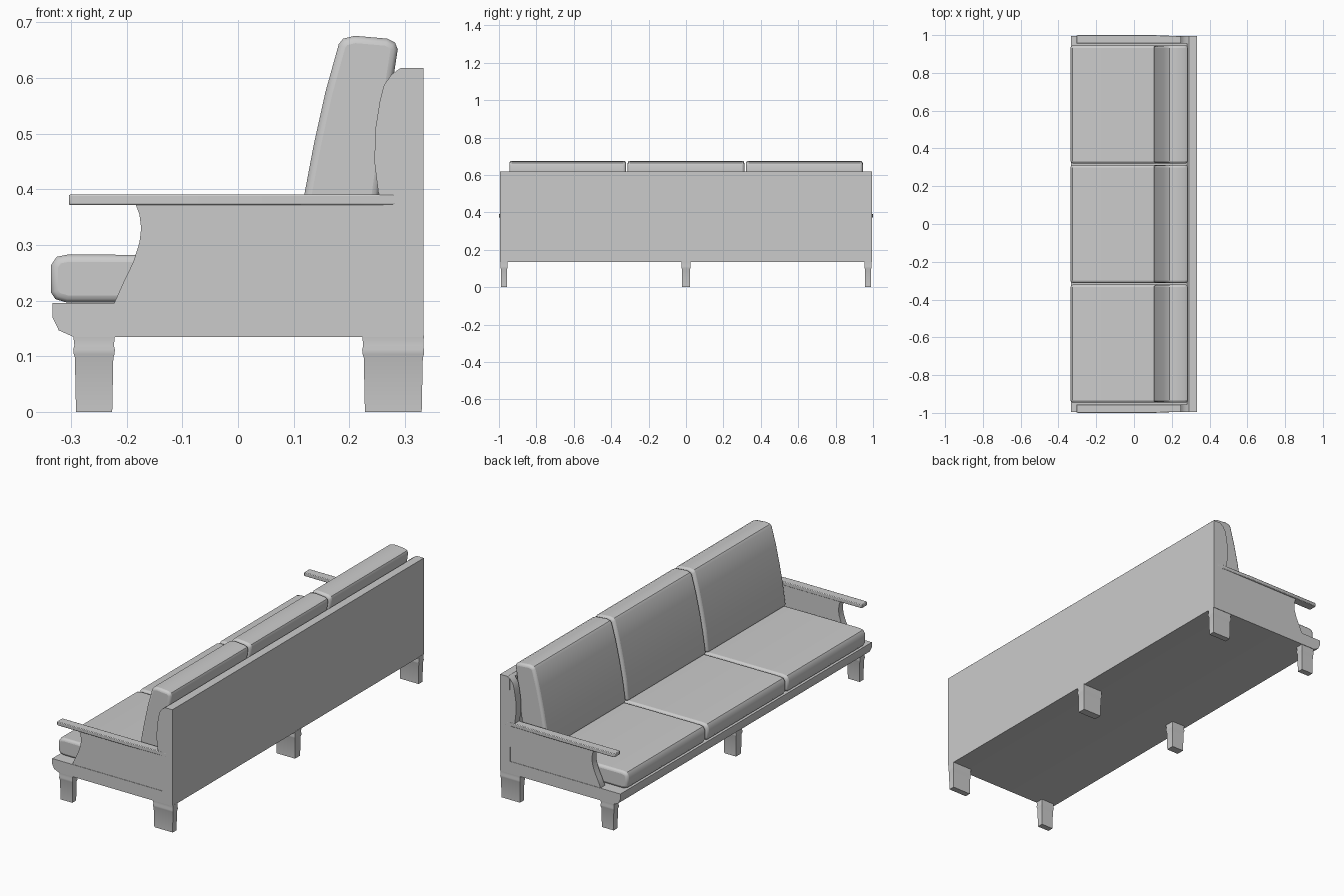
import bpy, bmesh

if "Cube" in bpy.data.objects:
    bpy.data.objects.remove(bpy.data.objects["Cube"])


def finish(name, bm, bevel=0.0, segments=3, smooth=True):
    bmesh.ops.recalc_face_normals(bm, faces=bm.faces)
    mesh = bpy.data.meshes.new(name)
    bm.to_mesh(mesh)
    bm.free()
    ob = bpy.data.objects.new(name, mesh)
    bpy.context.collection.objects.link(ob)
    if bevel:
        mod = ob.modifiers.new("soft_edges", 'BEVEL')
        mod.width, mod.segments = bevel, segments
        mod.limit_method, mod.angle_limit = 'ANGLE', 1.2
    if smooth:
        bpy.ops.object.select_all(action='DESELECT')
        ob.select_set(True)
        bpy.context.view_layer.objects.active = ob
        bpy.ops.object.shade_smooth_by_angle(angle=0.6)
    return ob


def loft(name, rings, **kw):
    """Join equal-length rings of 3D points and cap both ends."""
    bm = bmesh.new()
    vs = [[bm.verts.new(p) for p in ring] for ring in rings]
    n = len(vs[0])
    for a, b in zip(vs, vs[1:]):
        for i in range(n):
            j = (i + 1) % n
            bm.faces.new((a[i], a[j], b[j], b[i]))
    bm.faces.new(vs[0])
    bm.faces.new(vs[-1])
    return finish(name, bm, **kw)


def extrude(name, profile, y0, y1, **kw):
    """Extrude an x-z profile along y."""
    return loft(name, [[(x, y, z) for x, z in profile] for y in (y0, y1)], **kw)


# Base platform with a moulded front rail
base = [(-0.333, 0.196), (-0.333, 0.17), (-0.322, 0.147), (-0.295, 0.135),
        (0.333, 0.135), (0.333, 0.196)]
extrude("base", base, -0.995, 0.995)

# Back panel
back = [(0.278, 0.19), (0.333, 0.19), (0.333, 0.618), (0.292, 0.618), (0.28, 0.608)]
extrude("back_panel", back, -0.995, 0.995)

# Side panels, back ears and armrests
side = [(-0.222, 0.19), (-0.222, 0.197), (-0.205, 0.235), (-0.188, 0.27),
        (-0.177, 0.305), (-0.174, 0.33), (-0.177, 0.355), (-0.185, 0.376),
        (0.31, 0.376), (0.31, 0.19)]
ear = [(0.262, 0.37), (0.252, 0.395), (0.245, 0.45), (0.247, 0.51), (0.255, 0.56),
       (0.262, 0.587), (0.276, 0.607), (0.292, 0.618), (0.32, 0.618), (0.32, 0.37)]
for s, label in ((-1, "right"), (1, "left")):
    extrude("side_panel_" + label, side, s * 0.958, s * 0.993)
    extrude("back_ear_" + label, ear, s * 0.955, s * 0.9945)
    arm = [(-0.304, 0.956), (-0.304, 0.998), (-0.298, 1.0), (0.1, 1.0),
           (0.2, 0.996), (0.332, 0.9948), (0.332, 0.956)]
    loft("armrest_" + label,
         [[(x, s * y, z) for x, y in arm] for z in (0.372, 0.391)],
         bevel=0.003, segments=2)

# Seat and back cushions
seat = [(-0.336, 0.215), (-0.328, 0.203), (-0.308, 0.197), (0.26, 0.197),
        (0.26, 0.278), (0.05, 0.282), (-0.306, 0.283), (-0.326, 0.279), (-0.336, 0.264)]
rest = [(0.103, 0.28), (0.119, 0.39), (0.136, 0.48), (0.157, 0.575), (0.181, 0.661),
        (0.189, 0.671), (0.21, 0.676), (0.268, 0.671), (0.282, 0.664), (0.287, 0.652),
        (0.279, 0.6), (0.268, 0.5), (0.253, 0.39), (0.24, 0.28)]
for i, label in ((-1, "right"), (0, "middle"), (1, "left")):
    y0, y1 = i * 0.633 - 0.312, i * 0.633 + 0.312
    extrude("seat_cushion_" + label, seat, y0, y1, bevel=0.013)
    extrude("back_cushion_" + label, rest, y0, y1, bevel=0.013)

# Tapered legs with a small collar near the top: (z, growth)
collar = [(0.0, 0.0), (0.098, 0.002), (0.104, 0.004), (0.112, 0.005),
          (0.12, 0.003), (0.138, 0.005)]
for row, x0, x1 in (("front", -0.291, -0.226), ("back", 0.228, 0.330)):
    for label, y, w in (("right", -0.973, 0.015), ("middle", 0, 0.02), ("left", 0.973, 0.015)):
        rings = []
        for z, g in collar:
            a, b = x0 - g, min(x1 + g, 0.334)
            rings.append([(a, y - w - g, z), (b, y - w - g, z),
                          (b, y + w + g, z), (a, y + w + g, z)])
        loft(f"{row}_leg_{label}", rings)
